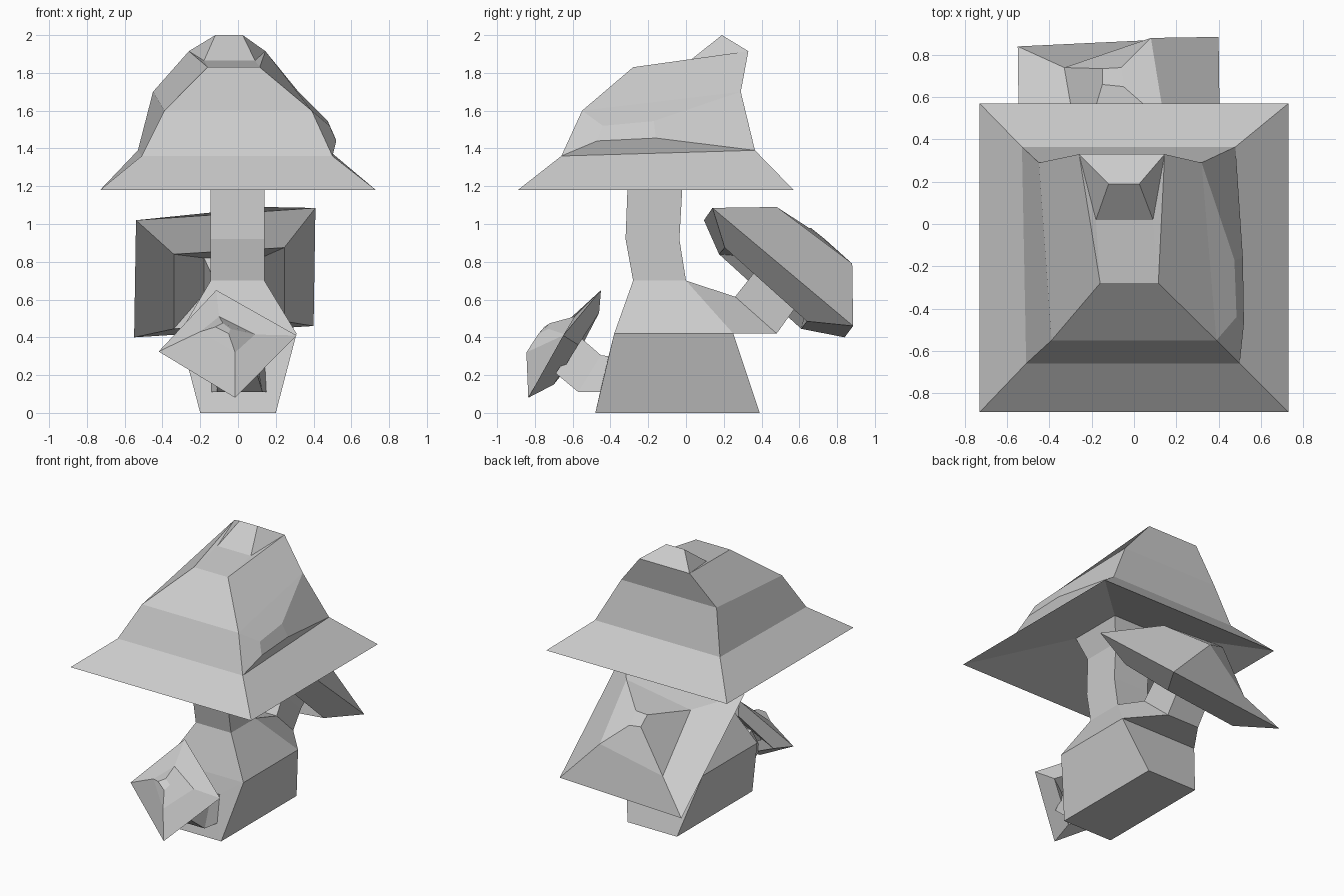
import bpy, bmesh


def box_ring(x0, x1, y0, y1, z, zb=None):
    """Four corners: front left, front right, back right, back left."""
    zb = z if zb is None else zb
    return [(x0, y0, z), (x1, y0, z), (x1, y1, zb), (x0, y1, zb)]


def bridge(bm, a, b):
    for k in range(4):
        n = (k + 1) % 4
        bm.faces.new((a[k], a[n], b[n], b[k]))


def loft(rings, close_start=False, close_end=False):
    bm = bmesh.new()
    loops = [[bm.verts.new(p) for p in r] for r in rings]
    for a, b in zip(loops, loops[1:]):
        bridge(bm, a, b)
    if close_start:
        bm.faces.new(loops[0][::-1])
    if close_end:
        bm.faces.new(loops[-1])
    return bm, loops


def grow(bm, loops, level, side, rings, close=True):
    """Extrude one side quad of a loft through further four-point rings."""
    n = (side + 1) % 4
    a, b = loops[level], loops[level + 1]
    prev = [a[side], a[n], b[n], b[side]]
    bm.faces.remove(bm.faces.get(prev))
    for r in rings:
        cur = [bm.verts.new(p) for p in r]
        bridge(bm, prev, cur)
        prev = cur
    if close:
        bm.faces.new(prev)


def finish(bm, name):
    bmesh.ops.recalc_face_normals(bm, faces=bm.faces)
    me = bpy.data.meshes.new(name)
    bm.to_mesh(me)
    bm.free()
    bpy.context.collection.objects.link(bpy.data.objects.new(name, me))


FRONT, RIGHT, BACK, LEFT = range(4)

# Main stem with two side branches grown from its base
bm, loops = loft([
    box_ring(-.20, .20, -.48, .39, 0),
    box_ring(-.31, .31, -.38, .25, .42),
    box_ring(-.145, .14, -.28, 0, .70),
    box_ring(-.145, .14, -.32, -.035, .92),
    box_ring(-.145, .14, -.31, -.02, 1.18),
    box_ring(-.20, .20, -.36, .04, 1.34)], close_start=True)
grow(bm, loops, 1, BACK, [
    [(.11, .48, .42), (-.15, .48, .42), (-.14, .26, .615), (.13, .26, .615)],
    [(.11, .57, .545), (-.15, .57, .545), (-.14, .355, .735), (.12, .355, .735)],
    [(.12, .65, .63), (-.18, .65, .63), (-.18, .42, .82), (.12, .42, .82)]])
grow(bm, loops, 0, FRONT, [
    [(-.14, -.455, .11), (.15, -.455, .11), (.14, -.41, .30), (-.14, -.41, .30)],
    [(-.11, -.57, .11), (.13, -.57, .11), (.10, -.45, .305), (-.12, -.45, .305)],
    [(-.12, -.69, .21), (.10, -.69, .21), (.08, -.56, .40), (-.14, -.56, .40)]])
finish(bm, "stem")

# Large cap: concave underside, brim, stepped crown and raised tip
bm, loops = loft([
    box_ring(-.20, .20, -.36, .04, 1.34),
    box_ring(-.73, .73, -.89, .57, 1.18),
    [(-.51, -.66, 1.36), (.50, -.66, 1.36), (.48, .365, 1.39), (-.53, .365, 1.39)],
    [(-.39, -.55, 1.60), (.39, -.55, 1.60), (.32, .29, 1.70), (-.45, .29, 1.70)],
    [(-.16, -.28, 1.83), (.115, -.28, 1.83), (.145, .33, 1.915), (-.26, .33, 1.915)]])
# Bulge on the right side of the crown
grow(bm, loops, 2, RIGHT, [
    [(.52, -.47, 1.44), (.515, -.16, 1.455), (.475, -.17, 1.545), (.485, -.44, 1.52)]])
# Tip
fl, fr, br, bl = loops[-1]
ml, mr, tr, tl = [bm.verts.new(p) for p in (
    (-.18, .02, 1.865), (.09, .02, 1.865), (.025, .19, 2.0), (-.12, .19, 2.0))]
for f in ((fl, fr, mr, ml), (ml, mr, tr, tl), (tl, tr, br, bl),
          (fr, br, mr), (mr, br, tr), (fl, ml, bl), (ml, tl, bl)):
    bm.faces.new(f)
finish(bm, "large_cap")

# Rear cap, tilted backwards: recess, underside, brim, shoulder, tip
bm, _ = loft([
    [(-.18, .42, .82), (.12, .42, .82), (.12, .65, .63), (-.18, .65, .63)],
    [(-.34, .175, .84), (.245, .205, .875), (.245, .64, .485), (-.34, .61, .445)],
    [(-.54, .095, 1.02), (.41, .14, 1.085), (.40, .885, .46), (-.55, .84, .40)],
    [(-.255, .31, .91), (.145, .48, 1.09), (.08, .88, .79), (-.33, .74, .61)],
    [(-.15, .66, .98), (-.05, .65, .98), (-.06, .74, .91), (-.15, .735, .92)]],
    close_end=True)
finish(bm, "rear_cap")

# Small front cap, turned on a corner (bottom, right, top, left)
bm, _ = loft([
    [(-.02, -.69, .22), (.09, -.64, .33), (-.08, -.56, .42), (-.17, -.64, .31)],
    [(-.02, -.70, .15), (.21, -.57, .36), (-.10, -.46, .53), (-.30, -.58, .30)],
    [(-.015, -.835, .08), (.31, -.65, .41), (-.115, -.45, .65), (-.42, -.64, .325)],
    [(-.015, -.845, .32), (.09, -.64, .415), (-.10, -.59, .51), (-.20, -.69, .43)],
    [(-.05, -.78, .42), (-.04, -.73, .445), (-.08, -.72, .475), (-.12, -.75, .455)]],
    close_end=True)
finish(bm, "front_cap")
